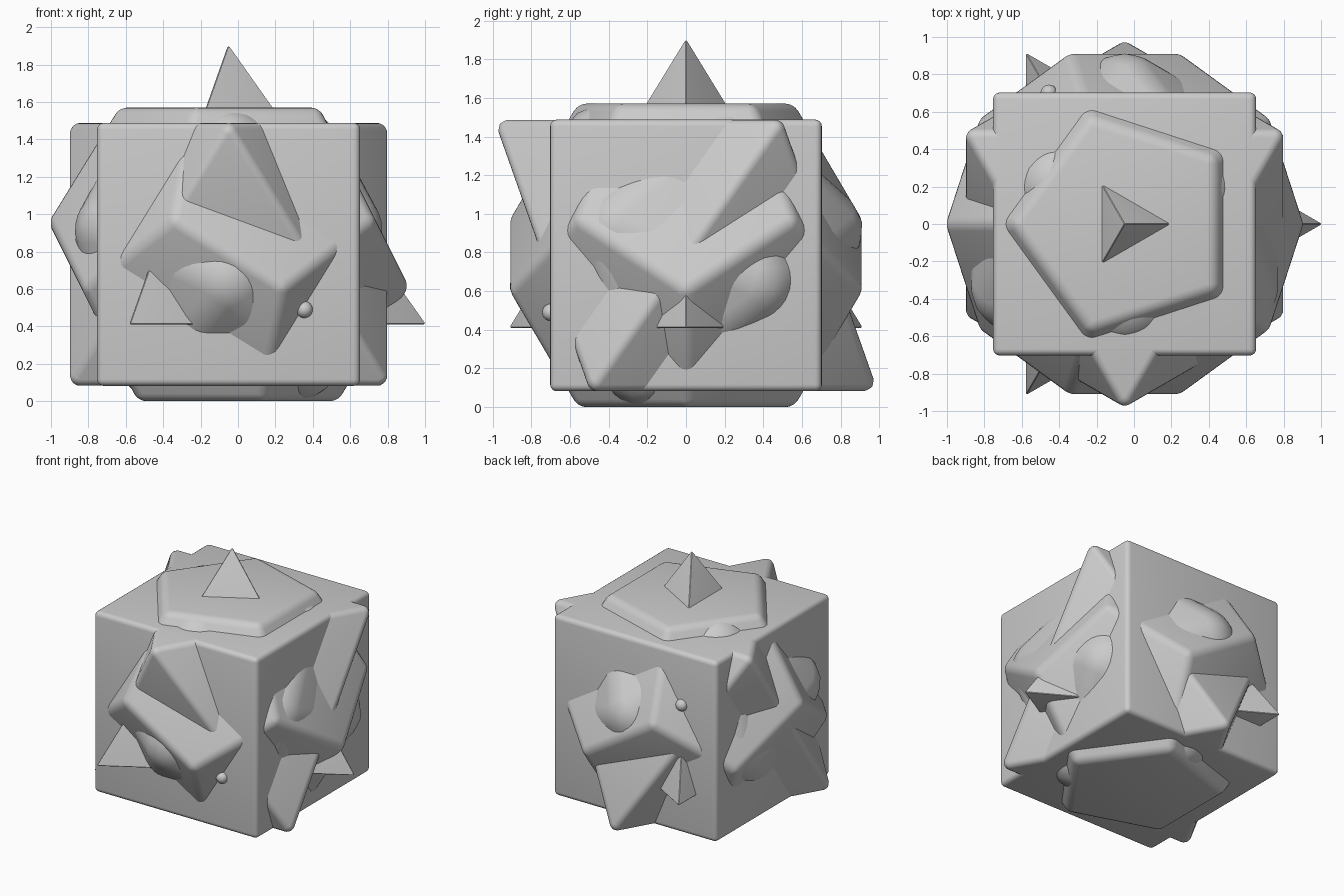
import bpy, bmesh, math
from mathutils import Vector

if "Cube" in bpy.data.objects:
    bpy.data.objects.remove(bpy.data.objects["Cube"])

# Five nested regular solids sharing one centre
CENTRE = Vector((-0.05, 0, 0.785))


def ring(n, radius, z, start):
    """n points evenly spaced round the vertical axis."""
    return [(radius * math.cos(math.radians(start + 360 * i / n)),
             radius * math.sin(math.radians(start + 360 * i / n)), z)
            for i in range(n)]


def solid(name, points, bevel, segments=4):
    """Convex hull of the points, with merged flat faces and rounded edges."""
    bm = bmesh.new()
    for p in points:
        bm.verts.new(p)
    bmesh.ops.convex_hull(bm, input=bm.verts[:])
    bmesh.ops.dissolve_limit(bm, angle_limit=math.radians(2),
                             verts=bm.verts[:], edges=bm.edges[:])
    bmesh.ops.recalc_face_normals(bm, faces=bm.faces[:])
    bmesh.ops.bevel(bm, geom=bm.edges[:] + bm.verts[:], offset=bevel,
                    segments=segments, profile=0.5, affect='EDGES')
    mesh = bpy.data.meshes.new(name)
    bm.to_mesh(mesh)
    bm.free()
    obj = bpy.data.objects.new(name, mesh)
    obj.location = CENTRE
    bpy.context.collection.objects.link(obj)
    finish(obj)


def finish(obj):
    bpy.ops.object.select_all(action='DESELECT')
    bpy.context.view_layer.objects.active = obj
    obj.select_set(True)
    bpy.ops.object.shade_smooth_by_angle(angle=math.radians(30))


# Cube
c = 0.703
solid("cube", ring(4, c * math.sqrt(2), c, 45) + ring(4, c * math.sqrt(2), -c, 45), 0.035)

# Tetrahedron, point up
t = 1.128
solid("tetrahedron", [(0, 0, t)] + ring(3, t * math.sqrt(8) / 3, -t / 3, 0), 0.012, 3)

# Octahedron lying on a face
o = 0.702
solid("octahedron", ring(3, o * math.sqrt(2), o, -90) + ring(3, o * math.sqrt(2), -o, 90), 0.035)

# Dodecahedron lying on a face
phi = (1 + math.sqrt(5)) / 2
d = 0.785
a = d / 1.11352
r = a * 0.85065
solid("dodecahedron",
      ring(5, r, d, 180) + ring(5, r * phi, a * 0.26287, 180)
      + ring(5, r * phi, -a * 0.26287, 0) + ring(5, r, -d, 0), 0.045)

# Icosahedron lying on a face
i = 0.782
e = i / 0.75576
r = e / math.sqrt(3)
solid("icosahedron",
      ring(3, r, i, -90) + ring(3, r * phi, e * 0.17841, 90)
      + ring(3, r * phi, -e * 0.17841, -90) + ring(3, r, -i, 90), 0.08)

# Small round studs on the front and back faces
for name, s in (("front_stud", 1), ("back_stud", -1)):
    bpy.ops.mesh.primitive_uv_sphere_add(
        segments=20, ring_count=12, radius=0.045,
        location=CENTRE + s * Vector((0.405, -0.70, -0.295)))
    stud = bpy.context.object
    stud.name = name
    finish(stud)
